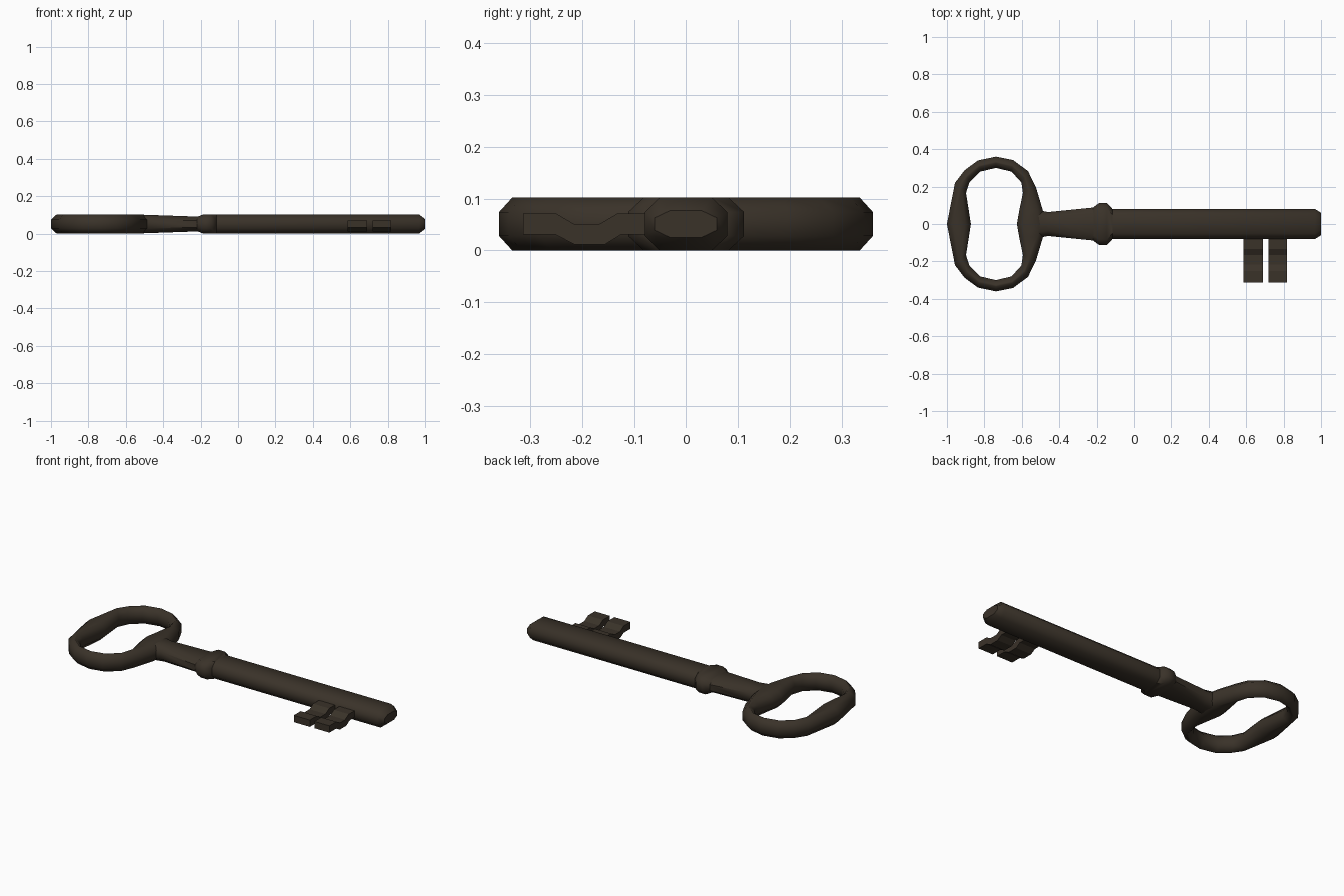
import bpy, bmesh, math

if "Cube" in bpy.data.objects:
    bpy.data.objects.remove(bpy.data.objects["Cube"])

iron = bpy.data.materials.new("dark_iron")
iron.diffuse_color = (0.042, 0.032, 0.022, 1)
iron.use_nodes = True
iron.node_tree.nodes["Principled BSDF"].inputs["Base Color"].default_value = iron.diffuse_color
MID = 0.051  # height of the key's centre plane


def finish(name, bm, angle):
    bmesh.ops.recalc_face_normals(bm, faces=bm.faces)
    mesh = bpy.data.meshes.new(name)
    bm.to_mesh(mesh)
    bm.free()
    mesh.materials.append(iron)
    ob = bpy.data.objects.new(name, mesh)
    bpy.context.collection.objects.link(ob)
    bpy.context.view_layer.objects.active = ob
    ob.select_set(True)
    bpy.ops.object.shade_smooth_by_angle(angle=math.radians(angle))
    ob.select_set(False)


def octagon(w, h, c=0.03):
    """Chamfered rectangle, half width w, half height h."""
    a, b = max(w - c, w * 0.15), h - min(c, 0.55 * h)
    return [(w, -b), (w, b), (a, h), (-a, h), (-w, b), (-w, -b), (-a, -h), (a, -h)]


def loft(name, sections, closed, angle=50):
    bm = bmesh.new()
    rings = [[bm.verts.new(p) for p in s] for s in sections]
    pairs = list(zip(rings, rings[1:]))
    if closed:
        pairs.append((rings[-1], rings[0]))
    else:
        bm.faces.new(rings[0])
        bm.faces.new(rings[-1])
    for r, s in pairs:
        for i in range(8):
            j = (i + 1) % 8
            bm.faces.new((r[i], r[j], s[j], s[i]))
    finish(name, bm, angle)


# Bow: octagonal section swept between an outer and an inner outline (mirrored in y)
half = [((-1.0, 0), (-0.872, 0)), ((-0.957, 0.22), (-0.898, 0.166)),
        ((-0.905, 0.288), (-0.88, 0.222)), ((-0.834, 0.34), (-0.823, 0.28)),
        ((-0.738, 0.36), (-0.738, 0.30)), ((-0.647, 0.342), (-0.655, 0.28)),
        ((-0.567, 0.283), (-0.602, 0.222)), ((-0.524, 0.195), (-0.594, 0.166)),
        ((-0.487, 0.07), (-0.614, 0.07)), ((-0.475, 0), (-0.626, 0))]
outline = half + [((a, -b), (c, -d)) for (a, b), (c, d) in half[-2:0:-1]]
bow = []
for o, i in outline:
    w = math.dist(o, i) / 2
    bow.append([((o[0] + i[0]) / 2 + (o[0] - i[0]) / 2 * u / w,
                 (o[1] + i[1]) / 2 + (o[1] - i[1]) / 2 * u / w, MID + v)
                for u, v in octagon(w, 0.051)])
loft("bow", bow, True)


def bar(name, stations):
    loft(name, [[(x, u, MID + v) for u, v in octagon(w, h)] for x, w, h in stations], False)


# Neck, collar and shaft
bar("neck", [(-0.56, 0.085, 0.049), (-0.50, 0.072, 0.049), (-0.46, 0.064, 0.048), (-0.20, 0.09, 0.039)])
bar("collar", [(-0.22, 0.088, 0.038), (-0.187, 0.112, 0.051), (-0.145, 0.112, 0.051), (-0.115, 0.08, 0.051)])
bar("shaft", [(-0.13, 0.08, 0.051), (0.968, 0.08, 0.051), (1.0, 0.06, 0.026)])

# Bits: two stepped teeth extruded along x
profile = [(-0.314, 0.071), (-0.25, 0.071), (-0.216, 0.051), (-0.167, 0.051), (-0.133, 0.071), (-0.06, 0.071),
           (-0.06, 0.031), (-0.125, 0.031), (-0.156, 0.012), (-0.216, 0.012), (-0.252, 0.031), (-0.314, 0.031)]
for name, x0, x1 in (("bit_inner", 0.585, 0.69), ("bit_outer", 0.72, 0.818)):
    bm = bmesh.new()
    face = bm.faces.new([bm.verts.new((x0, y, z)) for y, z in profile])
    out = bmesh.ops.extrude_face_region(bm, geom=[face], use_keep_orig=True)
    for v in out["geom"]:
        if isinstance(v, bmesh.types.BMVert):
            v.co.x = x1
    finish(name, bm, 20)
